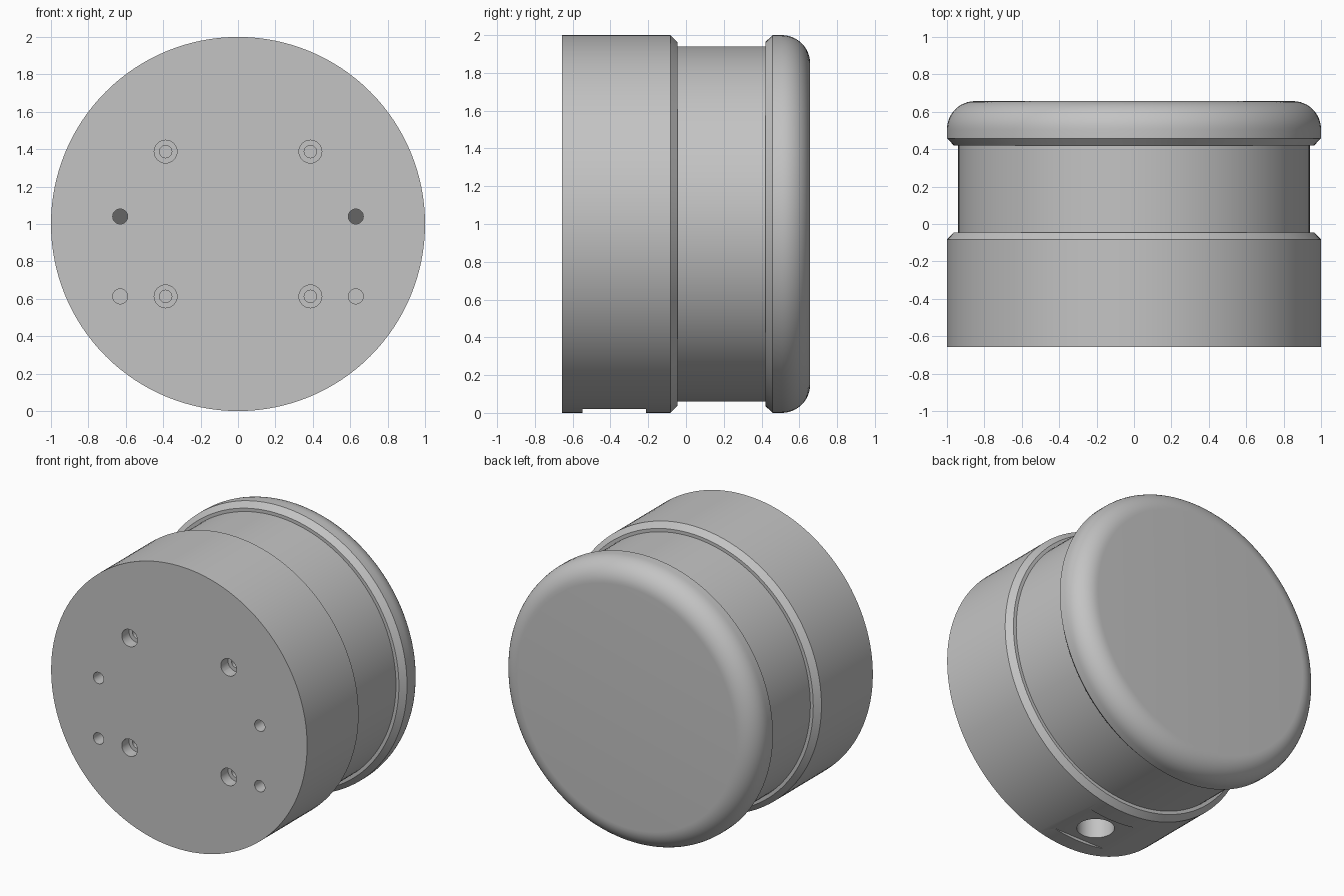
import bpy, bmesh, math
from mathutils import Matrix, Vector

cube = bpy.data.objects.get("Cube")
if cube:
    bpy.data.objects.remove(cube, do_unlink=True)

grey = bpy.data.materials.new("plain grey")
grey.use_nodes = True
colour = (0.55, 0.55, 0.55, 1)
grey.diffuse_color = colour
grey.node_tree.nodes["Principled BSDF"].inputs["Base Color"].default_value = colour

FRONT, BACK, FILLET = -0.657, 0.657, 0.15


def add_object(name, bm):
    bmesh.ops.recalc_face_normals(bm, faces=bm.faces)
    mesh = bpy.data.meshes.new(name)
    bm.to_mesh(mesh)
    bm.free()
    mesh.materials.append(grey)
    obj = bpy.data.objects.new(name, mesh)
    bpy.context.collection.objects.link(obj)
    return obj


def lathe(name, profile, steps=128):
    """Spin (radius, y) points about the horizontal axis at z = 1."""
    bm = bmesh.new()
    verts = [bm.verts.new((r, y, 1)) for r, y in profile]
    edges = [bm.edges.new(pair) for pair in zip(verts, verts[1:])]
    bmesh.ops.spin(bm, geom=verts + edges, cent=(0, 0, 1), axis=(0, 1, 0),
                   angle=math.tau, steps=steps)
    bmesh.ops.remove_doubles(bm, verts=bm.verts, dist=1e-5)
    return add_object(name, bm)


def drill(bm, centre, radius, depth, axis="Y", slope=0):
    """Add a cylinder reaching from just outside the surface to the depth."""
    length = depth + 0.05
    turn = Matrix.Rotation(-math.pi / 2, 4, "X") if axis == "Y" else Matrix()
    along = Vector((0, 1, 0)) if axis == "Y" else Vector((0, 0, 1))
    middle = Vector(centre) + along * (depth - 0.05) / 2
    made = bmesh.ops.create_cone(bm, cap_ends=True, segments=32, radius1=radius,
                                 radius2=radius, depth=length,
                                 matrix=Matrix.Translation(middle) @ turn)
    for v in made["verts"]:
        if slope and v.co.y > middle.y:
            v.co.y -= slope * (v.co.z - centre[2])


def cut(target, name, bm):
    cutter = add_object(name, bm)
    cutter.hide_render = True
    cutter.hide_viewport = True
    mod = target.modifiers.new(name, "BOOLEAN")
    mod.operation, mod.solver, mod.object = "DIFFERENCE", "EXACT", cutter
    return cutter


# Body: wide base, chamfered step, narrow neck, chamfered and rounded cap
profile = [(0, FRONT), (1, FRONT), (1, -0.083), (0.963, -0.045), (0.94, -0.045),
           (0.94, 0.42), (0.963, 0.42), (1, 0.458)]
for i in range(13):
    a = math.pi / 2 * i / 12
    profile.append((1 - FILLET + FILLET * math.cos(a),
                    BACK - FILLET + FILLET * math.sin(a)))
profile.append((0, BACK))
body = lathe("round_body", profile)

# Mounting holes: counterbores first, then narrow pilot and side holes
counterbores, pilots, port = bmesh.new(), bmesh.new(), bmesh.new()
for side in (-1, 1):
    for z in (0.613, 1.387):
        drill(counterbores, (side * 0.387, FRONT, z), 0.061, 0.08)
        drill(pilots, (side * 0.387, FRONT, z), 0.033, 0.16)
    drill(pilots, (side * 0.63, FRONT, 0.613), 0.04, 0.1)
    drill(pilots, (side * 0.63, FRONT, 1.04), 0.04, 0.12, slope=1)

# Flat on the underside, with a cable hole in it
flat = bmesh.new()
bmesh.ops.create_cube(flat, size=1, matrix=Matrix.Translation((0, -0.38, -0.08))
                      @ Matrix.Diagonal((0.6, 0.335, 0.2, 1)))
drill(port, (0, -0.38, 0.02), 0.12, 0.22, axis="Z")

cutters = [cut(body, "counterbore_cutter", counterbores),
           cut(body, "small_hole_cutter", pilots),
           cut(body, "underside_flat_cutter", flat),
           cut(body, "cable_hole_cutter", port)]

# Apply the cuts, then remove the helpers
bpy.ops.object.select_all(action="DESELECT")
body.select_set(True)
bpy.context.view_layer.objects.active = body
for mod in list(body.modifiers):
    bpy.ops.object.modifier_apply(modifier=mod.name)
for cutter in cutters:
    bpy.data.objects.remove(cutter, do_unlink=True)
bpy.ops.object.shade_smooth_by_angle(angle=math.radians(30))
